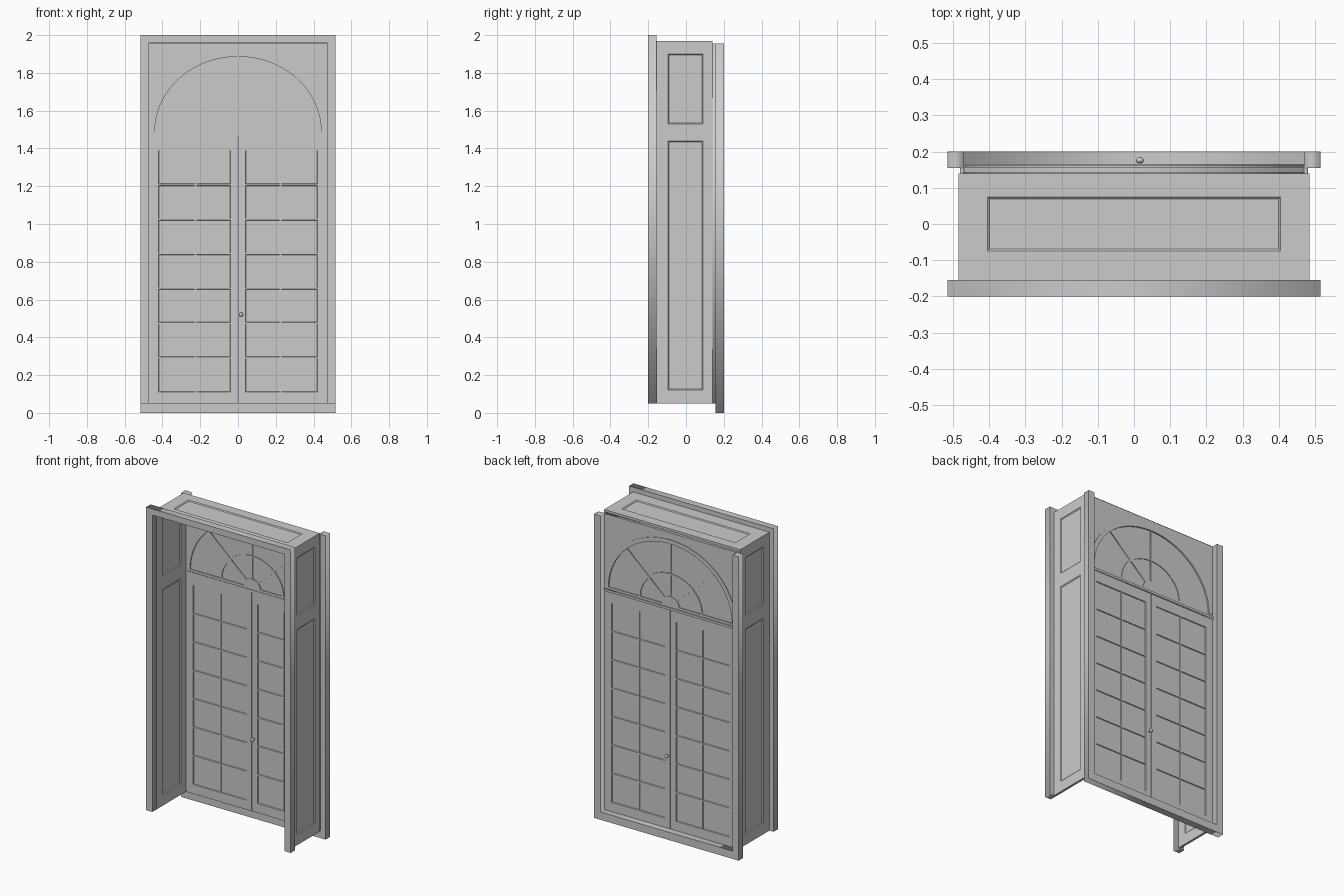
import bpy, bmesh
from math import pi, sin, cos

if "Cube" in bpy.data.objects:
    bpy.data.objects.remove(bpy.data.objects["Cube"])


def panel(name, us, vs, t0, t1, axis, lip=0.005, depth=0.005):
    """Slab on a grid of breakpoints; cells with odd indices become recessed panes on both sides."""
    place = {'x': lambda u, v, t: (t, u, v),
             'y': lambda u, v, t: (u, t, v),
             'z': lambda u, v, t: (u, v, t)}[axis]
    bm = bmesh.new()
    panes = []
    for t in (t0, t1):
        g = [[bm.verts.new(place(u, v, t)) for v in vs] for u in us]
        for i in range(len(us) - 1):
            for j in range(len(vs) - 1):
                f = bm.faces.new((g[i][j], g[i + 1][j], g[i + 1][j + 1], g[i][j + 1]))
                if i % 2 and j % 2:
                    panes.append(f)
    bmesh.ops.bridge_loops(bm, edges=[e for e in bm.edges if e.is_boundary])
    bmesh.ops.recalc_face_normals(bm, faces=bm.faces[:])
    bmesh.ops.inset_individual(bm, faces=panes, thickness=lip, depth=-depth)
    me = bpy.data.meshes.new(name)
    bm.to_mesh(me)
    bm.free()
    ob = bpy.data.objects.new(name, me)
    bpy.context.collection.objects.link(ob)
    return ob


def plate(name, loops, y0, y1):
    """Filled XZ outline (later loops are holes), extruded from y0 to y1."""
    cu = bpy.data.curves.new(name, 'CURVE')
    cu.dimensions = '2D'
    cu.fill_mode = 'BOTH'
    cu.extrude = (y1 - y0) / 2
    for pts in loops:
        sp = cu.splines.new('POLY')
        sp.points.add(len(pts) - 1)
        for p, (x, z) in zip(sp.points, pts):
            p.co = (x, z, 0, 1)
        sp.use_cyclic_u = True
    ob = bpy.data.objects.new(name, cu)
    ob.rotation_euler = (pi / 2, 0, 0)
    ob.location = (0, (y0 + y1) / 2, 0)
    bpy.context.collection.objects.link(ob)
    bpy.ops.object.select_all(action='DESELECT')
    ob.select_set(True)
    bpy.context.view_layer.objects.active = ob
    bpy.ops.object.convert(target='MESH')
    return bpy.context.object


def rect(x0, z0, x1, z1):
    return [(x0, z0), (x1, z0), (x1, z1), (x0, z1)]


# Fanlight geometry: slightly flattened arcs about a common centre
CZ, SQ = 1.49, 0.9


def arc(r, a0, a1, n):
    return [(r * cos(a0 + (a1 - a0) * i / n), CZ + SQ * r * sin(a0 + (a1 - a0) * i / n))
            for i in range(n + 1)]


def sector(r0, r1, a0, a1, half):
    """Pane between two radii and two spokes of constant half width."""
    s0 = half if a0 > 0.01 else 0
    s1 = half if a1 < pi - 0.01 else 0
    return (arc(r1, a0 + s0 / r1, a1 - s1 / r1, 12)
            + arc(r0, a1 - s1 / r0, a0 + s0 / r0, 8))


# Front casing: two posts and a header
plate("front_casing", [[(-.515, .05), (-.47, .05), (-.47, 1.96), (.47, 1.96),
                        (.47, .05), (.515, .05), (.515, 2), (-.515, 2)]], -.2, -.155)

# Back frame: two posts and a sill
plate("back_frame", [[(-.515, 0), (.515, 0), (.515, 1.955), (.47, 1.955),
                      (.47, .05), (-.47, .05), (-.47, 1.955), (-.515, 1.955)]], .155, .2)

# Panelled reveals: sides and top
for side, s in (("left", -1), ("right", 1)):
    panel(side + "_reveal", [-.155, -.095, .09, .14], [.05, .12, 1.44, 1.53, 1.9, 1.955],
          s * .47, s * .485, 'x', lip=.008)
    # Narrow stop between reveal and back post
    plate(side + "_stop", [rect(min(s * .47, s * .48), .05, max(s * .47, s * .48), 1.955)], .14, .155)
panel("top_reveal", [-.485, -.405, .405, .485], [-.155, -.075, .075, .14], 1.955, 1.97, 'z', lip=.008)

# Glazed door leaves, two columns by seven rows of panes
rows = [.05, .11]
for k in range(1, 7):
    z = .11 + 1.28 * k / 7
    rows += [z - .004, z + .004]
rows += [1.39, 1.46]
cols = [.002, .04, .221, .229, .42, .47]
panel("right_door", cols, rows, .142, .158, 'y', lip=.003)
panel("left_door", [-c for c in reversed(cols)], rows, .142, .158, 'y', lip=.003)

# Transom bar
plate("transom", [rect(-.47, 1.46, .47, 1.475)], .139, .165)

# Fanlight: plate with pane openings, raised arch, glass behind
quarter = pi / 4
holes = []
for k in range(4):
    a0, a1 = k * quarter, (k + 1) * quarter
    holes.append(sector(.225, .44, a0, a1, .004))
    holes.append(sector(.06, .215, a0, a1, .004))
plate("fanlight_frame", [rect(-.47, 1.475, .47, 1.955)] + holes, .142, .158)
plate("fanlight_arch", [arc(.468, 0, pi, 48) + arc(.44, pi, 0, 48)], .139, .162)
plate("fanlight_glass", [arc(.445, 0, pi, 48)], .147, .153)

# Door knobs on both faces
for label, s in (("front", -1), ("back", 1)):
    bpy.ops.mesh.primitive_cylinder_add(vertices=16, radius=.005, depth=.02,
                                        location=(.016, .15 + s * .015, .52), rotation=(pi / 2, 0, 0))
    bpy.context.object.name = label + "_knob_stem"
    bpy.ops.mesh.primitive_uv_sphere_add(segments=20, ring_count=12, radius=.011,
                                         location=(.016, .15 + s * .026, .52))
    knob = bpy.context.object
    knob.name = label + "_knob"
    knob.scale.y = .8
    bpy.ops.object.shade_smooth_by_angle()
